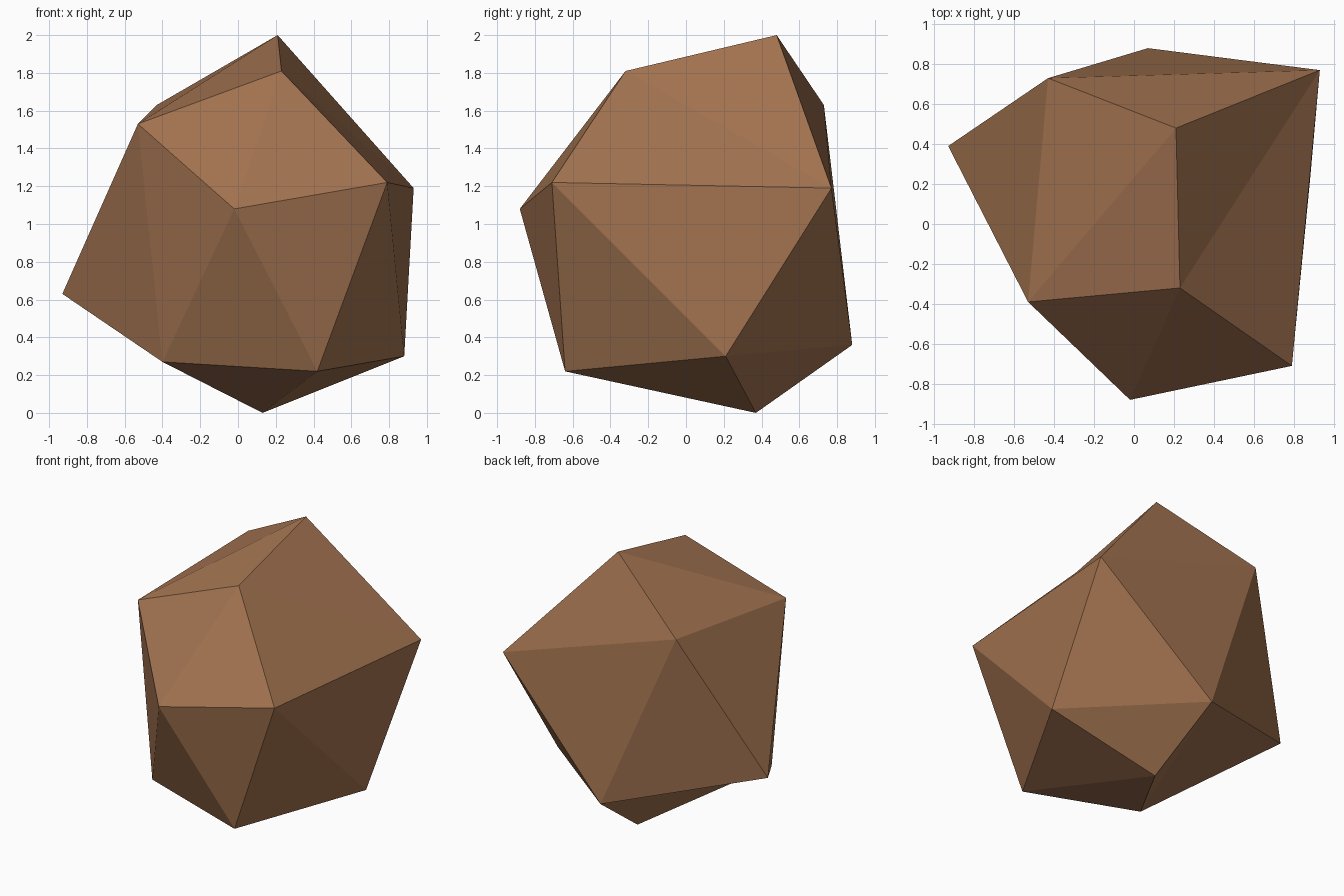
import bpy, bmesh

if "Cube" in bpy.data.objects:
    bpy.data.objects.remove(bpy.data.objects["Cube"])

# Corner points of the faceted rock, named by letter
corners = {
    "A": (0.21, 0.48, 2.00), "B": (0.23, -0.32, 1.81), "C": (-0.53, -0.39, 1.53),
    "D": (-0.43, 0.73, 1.63), "E": (0.79, -0.71, 1.22), "F": (0.93, 0.77, 1.19),
    "G": (-0.02, -0.88, 1.08), "H": (-0.93, 0.39, 0.63), "I": (-0.40, -0.41, 0.27),
    "J": (0.42, -0.64, 0.22), "K": (0.88, 0.21, 0.30), "L": (0.13, 0.37, 0.00),
    "M": (0.07, 0.88, 0.36),
}

# Flat facets, grouped top / front / right / back and left / underside
facets = ("ABC ACD ADF ABF BEF "
          "CBG BEG GIJ GJE "
          "EFK EKJ FKM "
          "DFM DMH DHC CHI CIG "
          "MKL JKL JLI LIM MIH").split()

bm = bmesh.new()
verts = {name: bm.verts.new(co) for name, co in corners.items()}
for facet in facets:
    bm.faces.new([verts[name] for name in facet])
bmesh.ops.recalc_face_normals(bm, faces=bm.faces)

# Rock object
mesh = bpy.data.meshes.new("rock")
bm.to_mesh(mesh)
bm.free()
rock = bpy.data.objects.new("rock", mesh)
bpy.context.collection.objects.link(rock)

# Single brown stone colour
brown = bpy.data.materials.new("brown stone")
brown.diffuse_color = (0.36, 0.17, 0.08, 1.0)
brown.use_nodes = True
brown.node_tree.nodes["Principled BSDF"].inputs["Base Color"].default_value = brown.diffuse_color
mesh.materials.append(brown)
